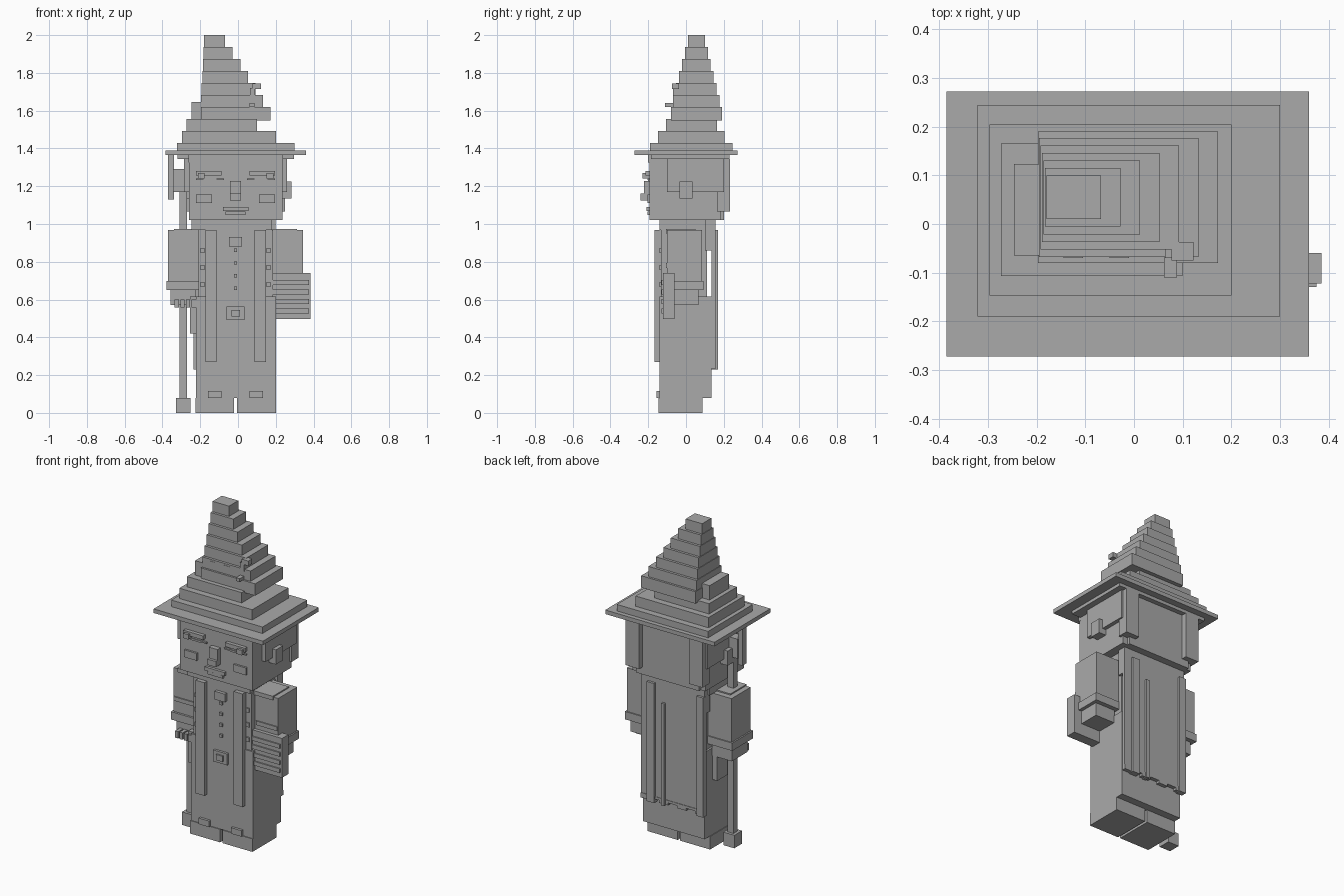
import bpy

cube = bpy.data.objects.get("Cube")
if cube:
    bpy.data.objects.remove(cube, do_unlink=True)

SHADE = (.4, .4, .4, 1)
grey = bpy.data.materials.new("plain grey")
grey.use_nodes = True
grey.diffuse_color = SHADE
shader = next(node for node in grey.node_tree.nodes if node.type == 'BSDF_PRINCIPLED')
shader.inputs["Base Color"].default_value = SHADE

# Landmarks: heights, then front and back surfaces, then the body's centre line
GROUND, ANKLE, WAIST, SHOULDER, CHIN = 0, .08, .615, .967, 1.02
BRIM, BAND, CONE, TIP = 1.365, 1.39, 1.43, 2
FACE, CHEST, BACK = -.193, -.14, .135
MIDDLE = -.013


def box(name, x, y, z):
    """Flat-sided block from its extents on each axis."""
    bpy.ops.mesh.primitive_cube_add(size=1, location=[sum(span) / 2 for span in (x, y, z)])
    block = bpy.context.object
    block.name = block.data.name = name
    size = [high - low for low, high in (x, y, z)]
    for vertex in block.data.vertices:
        vertex.co = [value * length for value, length in zip(vertex.co, size)]
    block.data.materials.append(grey)


def pair(name, x, y, z):
    """Two blocks mirrored about the body's centre line."""
    near, far = x
    box("left_" + name, (MIDDLE + near, MIDDLE + far), y, z)
    box("right_" + name, (MIDDLE - far, MIDDLE - near), y, z)


def around(centre, size):
    """Extent of a given size about a centre."""
    return centre - size / 2, centre + size / 2


def raised(surface, depth):
    """Extent of a detail standing out in front of a surface."""
    return surface - depth, surface + .01


def blend(start, end, amount):
    """Extent part of the way between two others."""
    return [a + (b - a) * amount for a, b in zip(start, end)]


# Hat: brim, wide lower tiers, then a leaning stepped cone
box("hat_brim", x=(-.385, .36), y=(-.272, .272), z=(BRIM, BAND))
box("hat_band", x=(-.322, .3), y=(-.19, .245), z=(BAND, CONE))
step = (TIP - CONE) / 9
LOW, MID, HIGH = (CONE + step * level for level in range(1, 4))
box("hat_lower_tier", x=(-.297, .2), y=(-.147, .205), z=(CONE, LOW))
box("hat_middle_tier", x=(-.273, .1), y=(-.107, .165), z=(LOW, MID))
box("hat_core_tier", x=(-.197, .1), y=(-.075, .19), z=(MID, HIGH))
box("hat_right_fold", x=(-.247, 0), y=(-.065, .123), z=(MID, HIGH + .025))
box("hat_left_fold", x=(-.197, .173), y=(-.08, .19), z=(MID - .01, HIGH))
for tier in range(6):
    bottom = HIGH + step * tier
    box("hat_cone_tier",
        x=blend((-.195, .133), (-.18, -.068), tier / 5),
        y=blend((-.068, .177), (.01, .1), tier / 5),
        z=(bottom, bottom + step))

# Hat ornaments
box("hat_charm", x=around(.1, .045), y=(-.075, -.037), z=around(1.73, .03))
box("hat_charm_drop", x=around(.077, .027), y=(-.07, -.05), z=(1.67, 1.72))
box("hat_bead", x=around(.075, .026), y=(-.11, -.06), z=around(HIGH + .01, .02))
for centre in (-.125, -.03):
    box("hat_patch", x=around(centre, .04), y=(-.07, -.06), z=around(HIGH + .04, .025))

# Head and hair
hairline = BRIM - .02
box("head", x=(-.26, .235), y=(FACE, .183), z=(CHIN, BRIM))
box("hair_cap", x=(-.32, .297), y=(-.185, .23), z=(hairline, BRIM))
box("back_hair", x=(-.23, .2), y=(.15, .2), z=(CHIN, BRIM))
pair("side_hair", x=(.2, .272), y=(-.1, .2), z=(1.17, hairline))
pair("back_lock", x=(.17, .262), y=(.165, .232), z=(CHIN + .045, hairline))
pair("fringe", x=(.08, .25), y=raised(FACE, .007), z=(BRIM - .04, BRIM))
pair("ear", x=(.24, .296), y=around(0, .07), z=around(1.18, .09))

# Face
pair("brow", x=(.075, .21), y=raised(FACE, .022), z=around(1.268, .025))
pair("brow_tuft", x=(.165, .2), y=raised(FACE, .037), z=around(1.255, .03))
pair("eye", x=(.1, .17), y=raised(FACE, .007), z=around(1.238, .025))
pair("eyelid", x=(.06, .21), y=raised(FACE, .012), z=around(1.236, .008))
pair("cheek", x=(.125, .21), y=raised(FACE, .012), z=around(1.133, .045))
box("nose", x=around(MIDDLE, .06), y=raised(FACE, .03), z=around(1.19, .075))
box("nose_tip", x=around(MIDDLE, .06), y=raised(FACE, .047), z=around(1.143, .035))
box("moustache", x=around(MIDDLE, .135), y=raised(FACE, .017), z=around(1.08, .022))
box("lower_lip", x=around(MIDDLE, .105), y=raised(FACE, .012), z=around(1.057, .018))

# Robe, belt and shoes
box("torso", x=(-.21, .185), y=(-.132, .11), z=(WAIST, SHOULDER))
box("collar", x=(-.245, .18), y=(CHEST, .12), z=(SHOULDER, CHIN))
box("shirt_front", x=around(MIDDLE, .2), y=(CHEST, -.12), z=(WAIST, SHOULDER))
box("robe_skirt", x=(-.222, .2), y=(CHEST, BACK), z=(ANKLE, WAIST))
pair("shoe", x=(.008, .213), y=(-.145, .088), z=(GROUND, ANKLE))
pair("shoe_buckle", x=(.075, .146), y=raised(CHEST, .016), z=(ANKLE, ANKLE + .037))
pair("stole", x=(.1, .16), y=(-.166, -.12), z=(.27, SHOULDER))
box("clasp", x=around(MIDDLE, .07), y=raised(CHEST, .02), z=around(.905, .05))
for button in range(4):
    height = .66 + button / 15
    box("button", x=around(MIDDLE, .018), y=raised(CHEST, .012), z=around(height, .018))
for stud in range(3):
    height = .68 + stud * .09
    pair("robe_stud", x=(.165, .185), y=(CHEST, -.12), z=around(height, .026))
box("belt_buckle", x=around(MIDDLE, .095), y=raised(CHEST, .015), z=around(.528, .07))
box("buckle_centre", x=around(MIDDLE, .045), y=raised(CHEST, .024), z=around(.528, .035))
box("hip_pouch", x=(-.255, -.2), y=(-.12, .06), z=(.42, WAIST))

# Cape with a ragged hem and raised folds
cape_left, cape_right = .198, -.235
hem = .255
box("cape_yoke", x=(cape_right, cape_left), y=(.1, BACK + .02), z=(.86, CHIN))
box("cape", x=(cape_right, cape_left), y=(BACK, BACK + .02), z=(hem, .87))
tatter = (cape_left - cape_right) / 7
for piece in range(7):
    start = cape_right + tatter * piece
    drop = .02 if piece % 2 == 0 else .005
    box("cape_hem", x=(start, start + tatter), y=(BACK, BACK + .023), z=(hem - drop, hem + .01))
for name, centre, width, top in (("left", .125, .05, SHOULDER), ("middle", .04, .02, .86),
                                 ("right", -.213, .045, SHOULDER)):
    box(name + "_cape_fold", x=around(centre, width), y=(BACK, BACK + .035), z=(hem - .025, top))

# Arms and hands
wrist, knuckle = .65, .57
pair("sleeve", x=(.195, .357), y=(-.1, .085), z=(wrist, SHOULDER))
pair("shoulder_trim", x=(.165, .325), y=(-.107, .05), z=around(SHOULDER - .005, .025))
pair("sleeve_band", x=(.21, .353), y=(-.107, .07), z=around(.78, .025))
pair("cuff", x=(.19, .366), y=(-.113, .092), z=(wrist, wrist + .048))
pair("hand", x=(.21, .345), y=(-.088, .065), z=(knuckle, wrist))
for finger in range(4):
    box("finger", x=around(-.324 + finger * .03, .022), y=(-.135, -.07),
        z=(knuckle - .012, knuckle + .03))

# Book held at the left side, with ridges on its front
box("book", x=(.178, .385), y=(-.122, -.06), z=(.497, .74))
for ridge in range(4):
    box("book_ridge", x=(.185, .375), y=raised(-.122, .008), z=around(.54 + ridge / 20, .025))

# Staff with crook
staff_x, staff_y = -.29, -.04
box("staff", x=around(staff_x, .04), y=around(staff_y, .04), z=(ANKLE, 1.24))
box("staff_foot", x=around(staff_x, .075), y=around(staff_y, .075), z=(GROUND, ANKLE))
box("staff_head", x=(-.345, -.27), y=around(staff_y, .06), z=around(1.23, .12))
box("staff_hook", x=(-.37, -.34), y=around(staff_y, .04), z=(1.13, BRIM))
